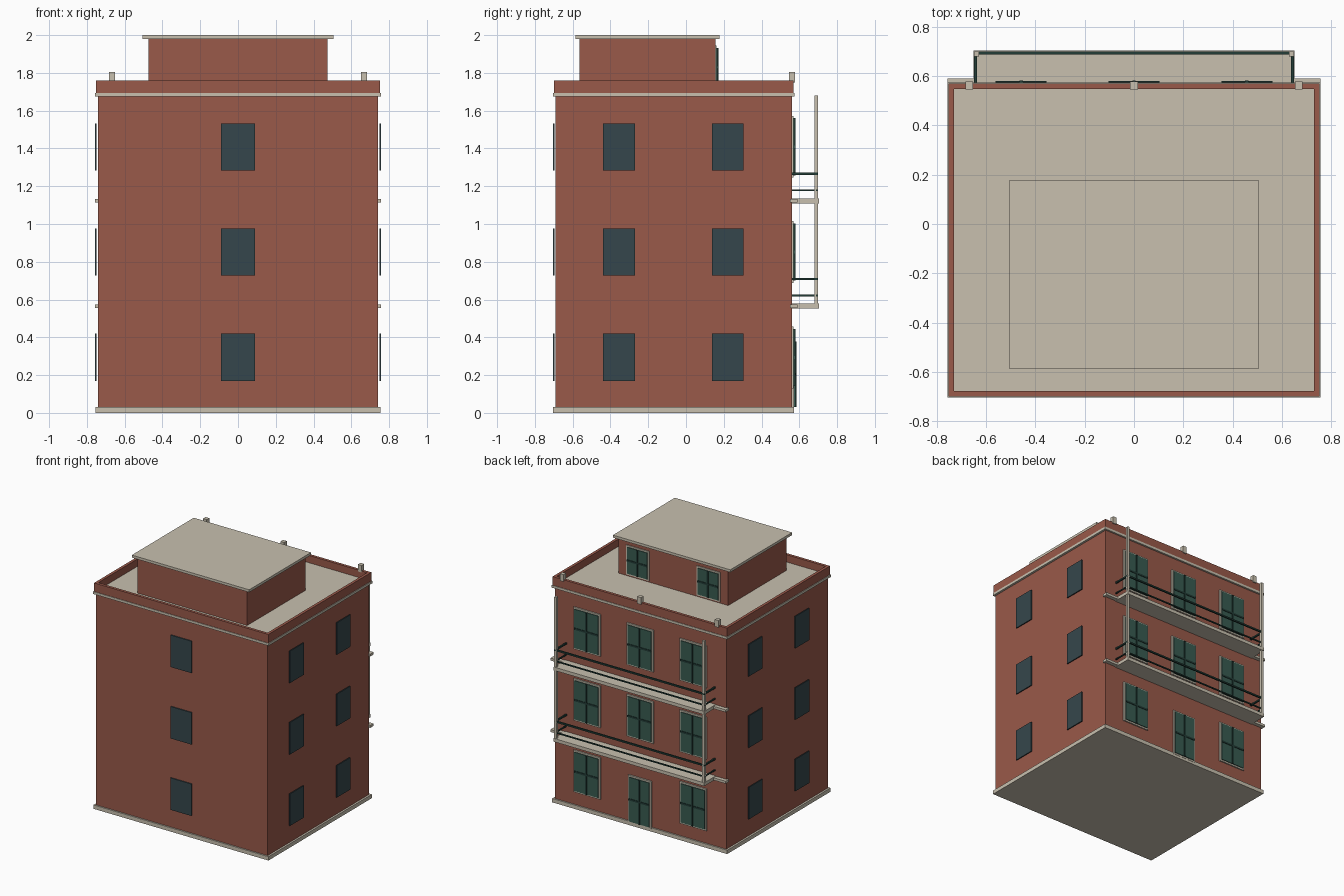
import bpy
import bmesh

if "Cube" in bpy.data.objects:
    bpy.data.objects.remove(bpy.data.objects["Cube"])


def material(name, rgb):
    m = bpy.data.materials.new(name)
    m.diffuse_color = (*rgb, 1.0)
    m.use_nodes = True
    m.node_tree.nodes["Principled BSDF"].inputs["Base Color"].default_value = m.diffuse_color
    return m


BRICK = material("brick_red", (0.32, 0.10, 0.068))
STONE = material("pale_stone", (0.58, 0.53, 0.43))
DARK_GLASS = material("dark_glass", (0.036, 0.062, 0.072))
GREEN_GLASS = material("green_glass", (0.040, 0.105, 0.082))
DARK_GREEN = material("dark_green_metal", (0.016, 0.045, 0.037))


def boxes(name, mat, *ranges):
    """One object made of boxes, each given as x0, x1, y0, y1, z0, z1."""
    bm = bmesh.new()
    for x0, x1, y0, y1, z0, z1 in ranges:
        verts = bmesh.ops.create_cube(bm, size=1.0)["verts"]
        for v in verts:
            v.co.x = x1 if v.co.x > 0 else x0
            v.co.y = y1 if v.co.y > 0 else y0
            v.co.z = z1 if v.co.z > 0 else z0
    mesh = bpy.data.meshes.new(name)
    bm.to_mesh(mesh)
    bm.free()
    mesh.materials.append(mat)
    ob = bpy.data.objects.new(name, mesh)
    bpy.context.collection.objects.link(ob)
    return ob


def ring(x, y0, y1, z0, z1, t):
    """Four boxes forming a rectangular wall of thickness t."""
    return [(-x, x, y0, y0 + t, z0, z1), (-x, x, y1 - t, y1, z0, z1),
            (-x, -x + t, y0 + t, y1 - t, z0, z1),
            (x - t, x, y0 + t, y1 - t, z0, z1)]


BACK = 0.56

# Main block, plinth, cornice, parapet and flat roof
boxes("main_walls", BRICK, (-0.74, 0.74, -0.692, BACK, 0.02, 1.69))
boxes("plinth", STONE, (-0.755, 0.755, -0.703, 0.571, 0.0, 0.03))
boxes("cornice", STONE, *ring(0.757, -0.704, 0.574, 1.675, 1.694, 0.03))
boxes("parapet", BRICK, *ring(0.752, -0.70, 0.570, 1.694, 1.761, 0.022))
boxes("roof_deck", STONE, (-0.731, 0.731, -0.68, 0.55, 1.688, 1.704))

# Rooftop room with overhanging slab roof
boxes("rooftop_room", BRICK, (-0.473, 0.473, -0.563, 0.155, 1.70, 1.982))
boxes("rooftop_slab", STONE, (-0.506, 0.506, -0.585, 0.177, 1.98, 2.0))

# Small stone blocks on the back parapet
boxes("parapet_blocks", STONE,
      *[(x - 0.016, x + 0.016, 0.546, 0.578, 1.75, 1.805)
        for x in (-0.668, 0, 0.668)])

# Plain dark windows on the front and both sides of each floor
front, sides = [], []
for z in (0.17, 0.727, 1.284):
    front.append((-0.09, 0.09, -0.704, -0.696, z, z + 0.249))
    for y0, y1 in ((-0.44, -0.27), (0.138, 0.305)):
        sides.append((0.749, 0.757, y0, y1, z, z + 0.249))
        sides.append((-0.757, -0.749, y0, y1, z, z + 0.249))
boxes("front_windows", DARK_GLASS, *front)
boxes("side_windows", DARK_GLASS, *sides)


def back_window(name, cx, w, z0, z1, y):
    """Stone surround, green pane and dark cross bars facing the back."""
    h, f, b = w / 2, 0.012, 0.007
    mid = (z0 + z1) / 2
    boxes(name + "_frame", STONE,
          (cx - h, cx + h, y - 0.005, y + 0.010, z0, z1))
    boxes(name + "_pane", GREEN_GLASS,
          (cx - h + f, cx + h - f, y, y + 0.016, z0 + f, z1 - f))
    boxes(name + "_bars", DARK_GREEN,
          (cx - b, cx + b, y, y + 0.021, z0 + f, z1 - f),
          (cx - h + f, cx + h - f, y, y + 0.020, mid - b, mid + b))


# Back windows, ground-floor door and rooftop windows
for floor, z in enumerate((0.13, 0.688, 1.245)):
    for col, x in enumerate((-0.458, 0, 0.458)):
        if floor == 0 and col == 1:
            back_window("back_door", 0, 0.20, 0.02, 0.39, BACK + 0.003)
        else:
            back_window(f"back_window_{floor}_{col}", x, 0.23, z, z + 0.327, BACK)
for side, x in (("left", 0.305), ("right", -0.305)):
    back_window("rooftop_window_" + side, x, 0.20, 1.715, 1.945, 0.152)

# Balconies: wall band, slab and two rails on three sides
for n, z in enumerate((0.552, 1.109)):
    boxes(f"wall_band_{n}", STONE,
          (-0.756, 0.756, 0.55, 0.59, z + 0.004, z + 0.023))
    boxes(f"balcony_slab_{n}", STONE,
          (-0.65, 0.65, 0.555, 0.704, z, z + 0.026))
    rails = []
    for rz, t in ((z + 0.157, 0.012), (z + 0.069, 0.009)):
        rails.append((-0.648, 0.648, 0.688, 0.688 + t, rz - t / 2, rz + t / 2))
        for x in (-0.642, 0.642):
            rails.append((x - t / 2, x + t / 2, BACK, 0.688,
                          rz - t / 2, rz + t / 2))
    boxes(f"balcony_rails_{n}", DARK_GREEN, *rails)

# Tall corner posts joining the balconies
boxes("balcony_posts", STONE,
      *[(x - 0.010, x + 0.010, 0.680, 0.700, 0.56, 1.68)
        for x in (-0.638, 0.638)])
